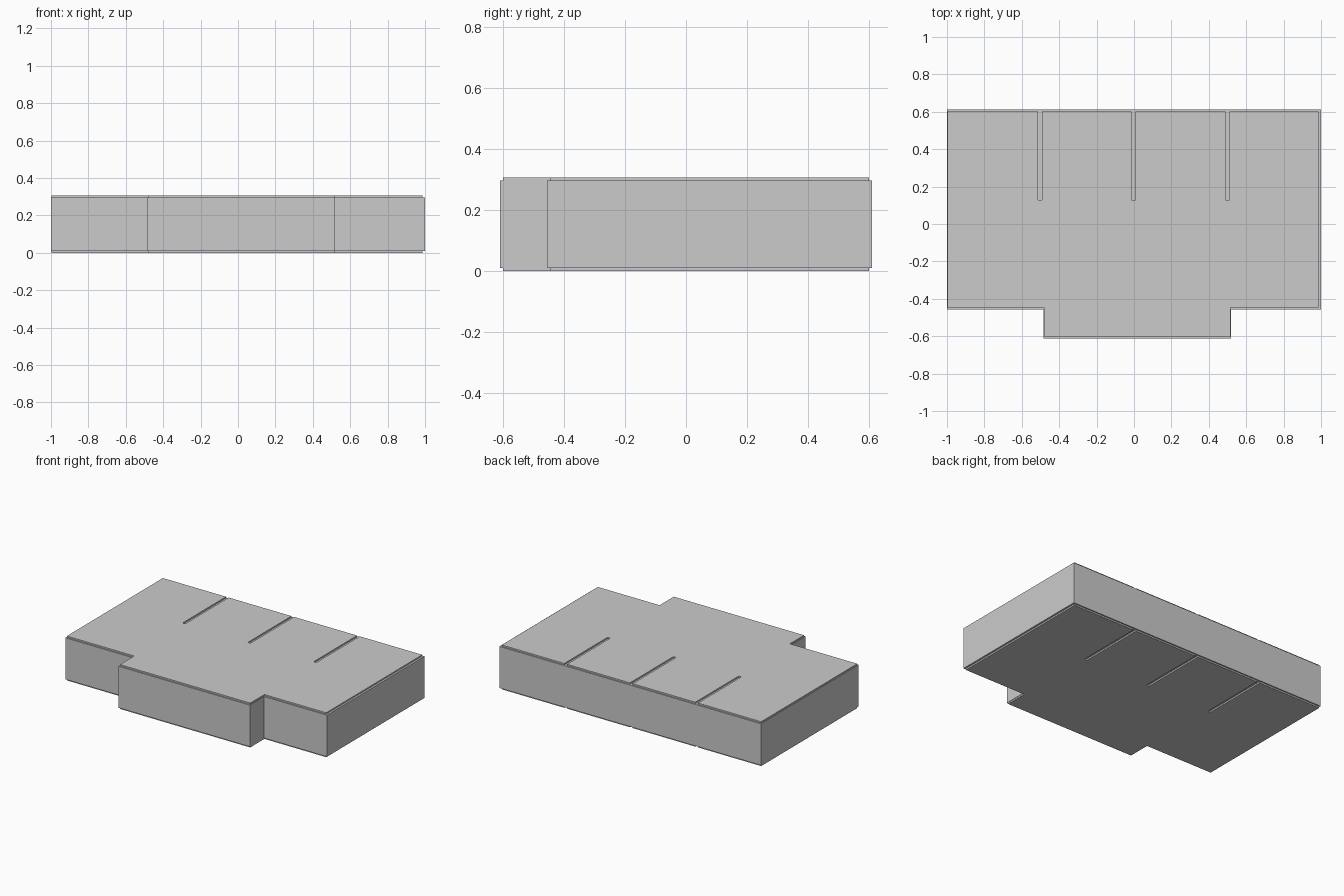
import bpy, bmesh

if "Cube" in bpy.data.objects:
    bpy.data.objects.remove(bpy.data.objects["Cube"])

Z_LOW, Z_HIGH, Z_TOP = 0.01, 0.297, 0.307   # wall base, wall top, overall height
SLOTS = (0.499, -0.003, -0.503)             # partition centre lines
HALF = 0.0105                               # half a partition thickness
T = 0.02                                    # wall thickness


def prism(name, outline, z0, z1):
    """Extrude a flat outline between two heights."""
    bm = bmesh.new()
    face = bm.faces.new([bm.verts.new((x, y, z0)) for x, y in outline])
    res = bmesh.ops.extrude_face_region(bm, geom=[face])
    verts = [v for v in res["geom"] if isinstance(v, bmesh.types.BMVert)]
    bmesh.ops.translate(bm, verts=verts, vec=(0, 0, z1 - z0))
    bmesh.ops.recalc_face_normals(bm, faces=bm.faces)
    mesh = bpy.data.meshes.new(name)
    bm.to_mesh(mesh)
    bm.free()
    obj = bpy.data.objects.new(name, mesh)
    bpy.context.collection.objects.link(obj)
    return obj


def wall(name, x0, x1, y0, y1):
    return prism(name, [(x0, y0), (x1, y0), (x1, y1), (x0, y1)], Z_LOW, Z_HIGH)


# Floor and ceiling plates, slotted where the partitions stand
plate = [(-0.996, -0.447), (-0.481, -0.447), (-0.481, -0.602), (0.515, -0.602),
         (0.515, -0.447), (0.987, -0.447), (0.987, 0.602)]
for x in SLOTS:
    plate += [(x + HALF, 0.602), (x + HALF, 0.128), (x - HALF, 0.128), (x - HALF, 0.602)]
plate.append((-0.996, 0.602))
prism("floor", plate, 0, Z_LOW)
prism("ceiling", plate, Z_HIGH, Z_TOP)

# Outer walls, one closed ring of boxes with a front bay
wall("left_wall", -1, -1 + T, -0.456, 0.611)
wall("right_wall", 1 - T, 1, -0.456, 0.611)
wall("back_wall", -1 + T, 1 - T, 0.611 - T, 0.611)
wall("front_wall_left", -1 + T, -0.485, -0.456, -0.456 + T)
wall("front_wall_right", 0.518, 1 - T, -0.456, -0.456 + T)
wall("bay_left_wall", -0.485, -0.485 + T, -0.611, -0.456 + T)
wall("bay_right_wall", 0.518 - T, 0.518, -0.611, -0.456 + T)
wall("bay_front_wall", -0.485 + T, 0.518 - T, -0.611, -0.611 + T)

# Room partitions
for i, x in enumerate(SLOTS):
    wall(f"partition_{i + 1}", x - HALF, x + HALF, 0.128, 0.611 - T)
